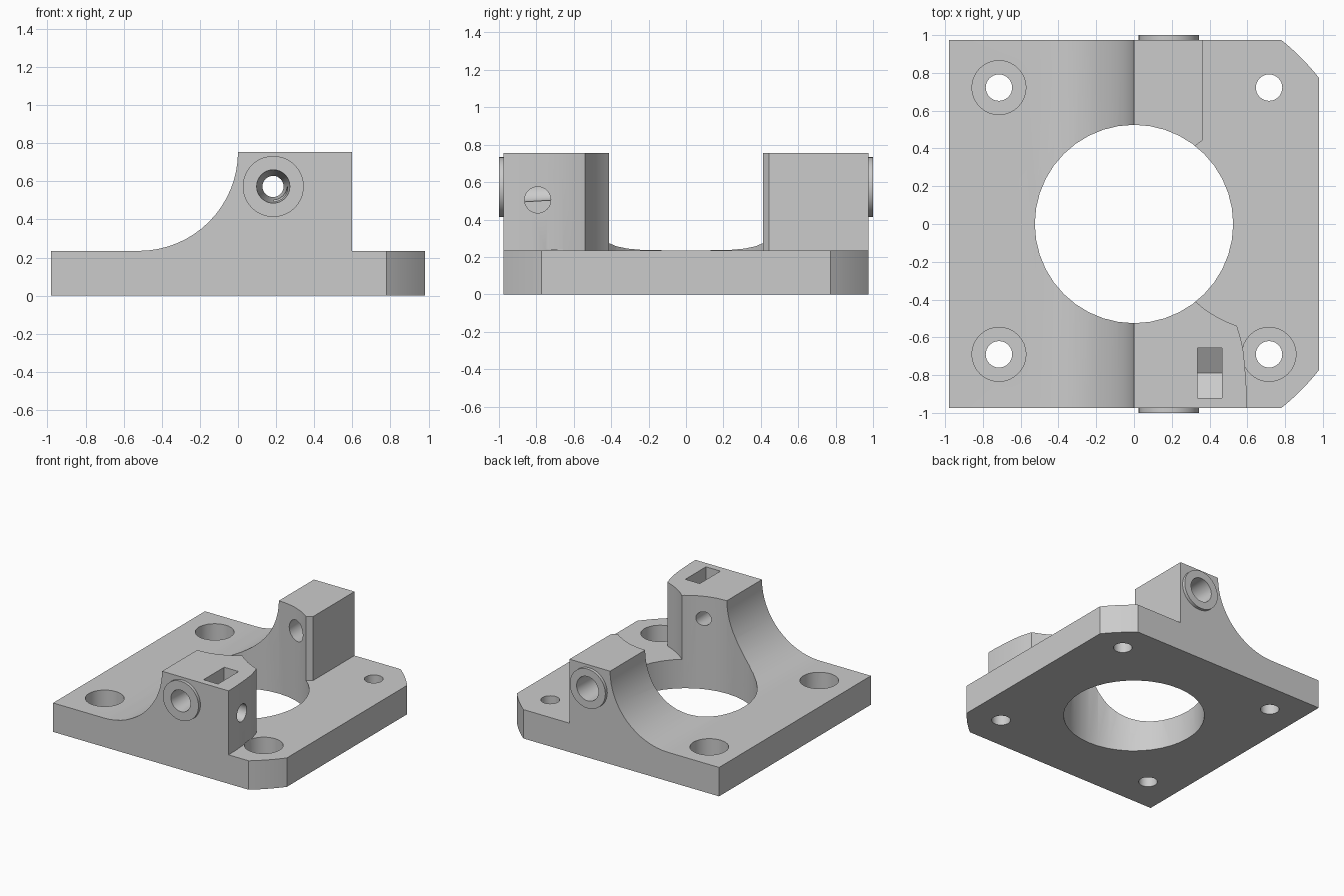
import bpy, bmesh, math
from mathutils import Matrix, Vector

cube = bpy.data.objects.get("Cube")
if cube:
    bpy.data.objects.remove(cube, do_unlink=True)

grey = bpy.data.materials.new("plain grey")
grey.use_nodes = True
COLOUR = (0.6, 0.6, 0.6, 1)
grey.diffuse_color = COLOUR
grey.node_tree.nodes["Principled BSDF"].inputs["Base Color"].default_value = COLOUR


def finish(name, bm):
    bmesh.ops.recalc_face_normals(bm, faces=bm.faces)
    mesh = bpy.data.meshes.new(name)
    bm.to_mesh(mesh)
    bm.free()
    mesh.materials.append(grey)
    obj = bpy.data.objects.new(name, mesh)
    bpy.context.collection.objects.link(obj)
    return obj


def prism(name, outline, axis, lo, hi):
    """Extrude a 2D outline along an axis; outline uses the other two axes in order."""
    bm = bmesh.new()
    verts = []
    for p in outline:
        co = list(p)
        co.insert("xyz".index(axis), lo)
        verts.append(bm.verts.new(co))
    face = bm.faces.new(verts)
    ext = bmesh.ops.extrude_face_region(bm, geom=[face])
    move = Vector([hi - lo if a == axis else 0 for a in "xyz"])
    bmesh.ops.translate(bm, vec=move, verts=[g for g in ext["geom"] if isinstance(g, bmesh.types.BMVert)])
    return finish(name, bm)


def cone(name, start, end, r1, r2, segments=32):
    """Round bar or taper between two points."""
    a, b = Vector(start), Vector(end)
    turn = (b - a).to_track_quat("Z", "Y").to_matrix().to_4x4()
    bm = bmesh.new()
    bmesh.ops.create_cone(bm, cap_ends=True, segments=segments, radius1=r1, radius2=r2,
                          depth=(b - a).length, matrix=Matrix.Translation((a + b) / 2) @ turn)
    return finish(name, bm)


def combine(target, tool, operation="DIFFERENCE"):
    mod = target.modifiers.new("combine", "BOOLEAN")
    mod.object, mod.operation, mod.solver = tool, operation, "EXACT"
    bpy.context.view_layer.objects.active = target
    bpy.ops.object.modifier_apply(modifier=mod.name)
    bpy.data.objects.remove(tool, do_unlink=True)


def arc(cx, cy, r, start, end, steps):
    angles = [math.radians(start + (end - start) * i / steps) for i in range(steps + 1)]
    return [(cx + r * math.cos(a), cy + r * math.sin(a)) for a in angles]


PLATE, TOP, HALF = 0.235, 0.755, 0.975
BORE_X, BORE_Z = 0.185, 0.573

# Block with the sweeping concave side
side = [(-0.98, 0), (0.98, 0), (0.98, TOP)] + arc(-0.52, TOP, 0.52, 0, -90, 16) + [(-0.98, PLATE)]
body = prism("mount_bracket", side, "y", -HALF, HALF)

# Rounded-off corners on one side
plan = [(-1.5, -1.5)] + arc(0, 0, 1.248, -70, 70, 56) + [(-1.5, 1.5)]
combine(body, prism("corner_limit", plan, "z", -0.5, 1.5), "INTERSECT")

# Clear the space beside the two posts down to the plate
clear = [(1.2, 1.2), (0.365, 1.2), (0.365, 0.445), (0.32, 0.41), (0.2, 0.3), (0.2, -0.3),
         (0.328, -0.413), (0.375, -0.452), (0.43, -0.487), (0.485, -0.515), (0.545, -0.54),
         (0.563, -0.6), (0.577, -0.66), (0.586, -0.74), (0.592, -0.82), (0.597, -0.9),
         (0.597, -1.2), (1.2, -1.2)]
combine(body, prism("post_clearance", clear, "z", PLATE, 1.2))

# Central opening
combine(body, cone("centre_cutter", (0, 0, -0.3), (0, 0, 1.2), 0.525, 0.525, 40))

# Raised rings on the outer ends of the posts
for s in (-1, 1):
    ring = cone("ring", (BORE_X, s * 0.85, BORE_Z), (BORE_X, s, BORE_Z), 0.16, 0.16, 40)
    combine(body, ring, "UNION")

# Tapered bore through each post
combine(body, cone("front_bore", (BORE_X, -1.05, BORE_Z), (BORE_X, -0.35, BORE_Z), 0.0905, 0.047))
combine(body, cone("back_bore", (BORE_X, 0.35, BORE_Z), (BORE_X, 1.05, BORE_Z), 0.08, 0.1))

# Bolt holes, three of them with deep counterbores
for x, y, sunk in ((-0.715, 0.722, True), (-0.715, -0.69, True),
                   (0.715, -0.69, True), (0.715, 0.722, False)):
    combine(body, cone("bolt_hole", (x, y, -0.2), (x, y, 0.5), 0.07, 0.07))
    if sunk:
        combine(body, cone("counterbore", (x, y, 0.095), (x, y, 0.24), 0.143, 0.143))

# Nut slot with a pointed floor, and the clamping screw hole crossing it
SLOT_Y, W = -0.788, 0.1325
slot = [(SLOT_Y - W, 1), (SLOT_Y - W, 0.43), (SLOT_Y, 0.352), (SLOT_Y + W, 0.43), (SLOT_Y + W, 1)]
combine(body, prism("nut_slot", slot, "x", 0.335, 0.465))
combine(body, cone("screw_hole", (0.19, SLOT_Y - 0.005, 0.505), (0.8, SLOT_Y - 0.005, 0.505), 0.07, 0.07))

# Smooth curved walls, crisp edges
bpy.ops.object.select_all(action="DESELECT")
body.select_set(True)
bpy.context.view_layer.objects.active = body
bpy.ops.object.shade_smooth_by_angle(angle=math.radians(25))
